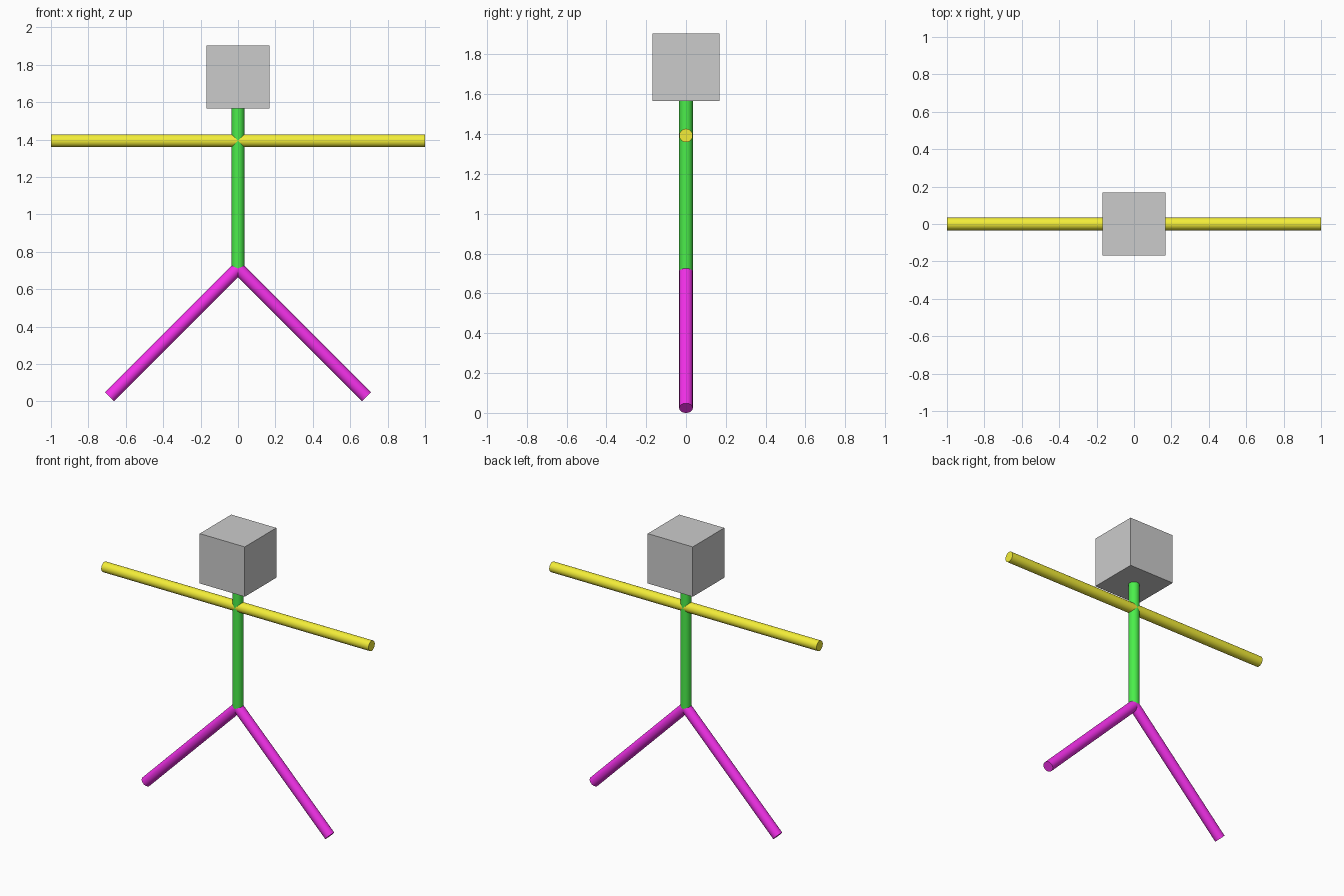
import bpy
import math
from mathutils import Vector

if "Cube" in bpy.data.objects:
    bpy.data.objects.remove(bpy.data.objects["Cube"])

R = 0.034          # radius of every rod
HIP_Z = 0.711
NECK_Z = 1.567
ARM_Z = 1.393
HEAD = 0.337


def material(name, rgb):
    mat = bpy.data.materials.new(name)
    mat.diffuse_color = (*rgb, 1)
    mat.use_nodes = True
    mat.node_tree.nodes["Principled BSDF"].inputs["Base Color"].default_value = mat.diffuse_color
    return mat


def rod(name, start, end, mat):
    """Capped cylinder running between two points."""
    a, b = Vector(start), Vector(end)
    d = b - a
    bpy.ops.mesh.primitive_cylinder_add(
        vertices=32, radius=R, depth=d.length, location=(a + b) / 2,
        rotation=d.to_track_quat('Z', 'Y').to_euler())
    obj = bpy.context.object
    obj.name = name
    obj.data.materials.append(mat)
    bpy.ops.object.shade_smooth_by_angle(angle=math.radians(30))
    return obj


yellow = material("yellow", (0.9, 0.85, 0.04))
green = material("green", (0.07, 0.85, 0.07))
magenta = material("magenta", (0.9, 0.03, 0.82))

# Head: plain grey cube resting on the torso
bpy.ops.mesh.primitive_cube_add(size=HEAD, location=(0, 0, NECK_Z + HEAD / 2))
bpy.context.object.name = "head"

# Torso
rod("torso", (0, 0, HIP_Z), (0, 0, NECK_Z), green)

# Arms straight out, legs spread at 45 degrees with the foot edge on the ground
foot = R * math.sqrt(0.5)
for side, s in (("left", 1), ("right", -1)):
    rod(side + "_arm", (0, 0, ARM_Z), (s, 0, ARM_Z), yellow)
    rod(side + "_leg", (0, 0, HIP_Z), (s * (HIP_Z - foot), 0, foot), magenta)
